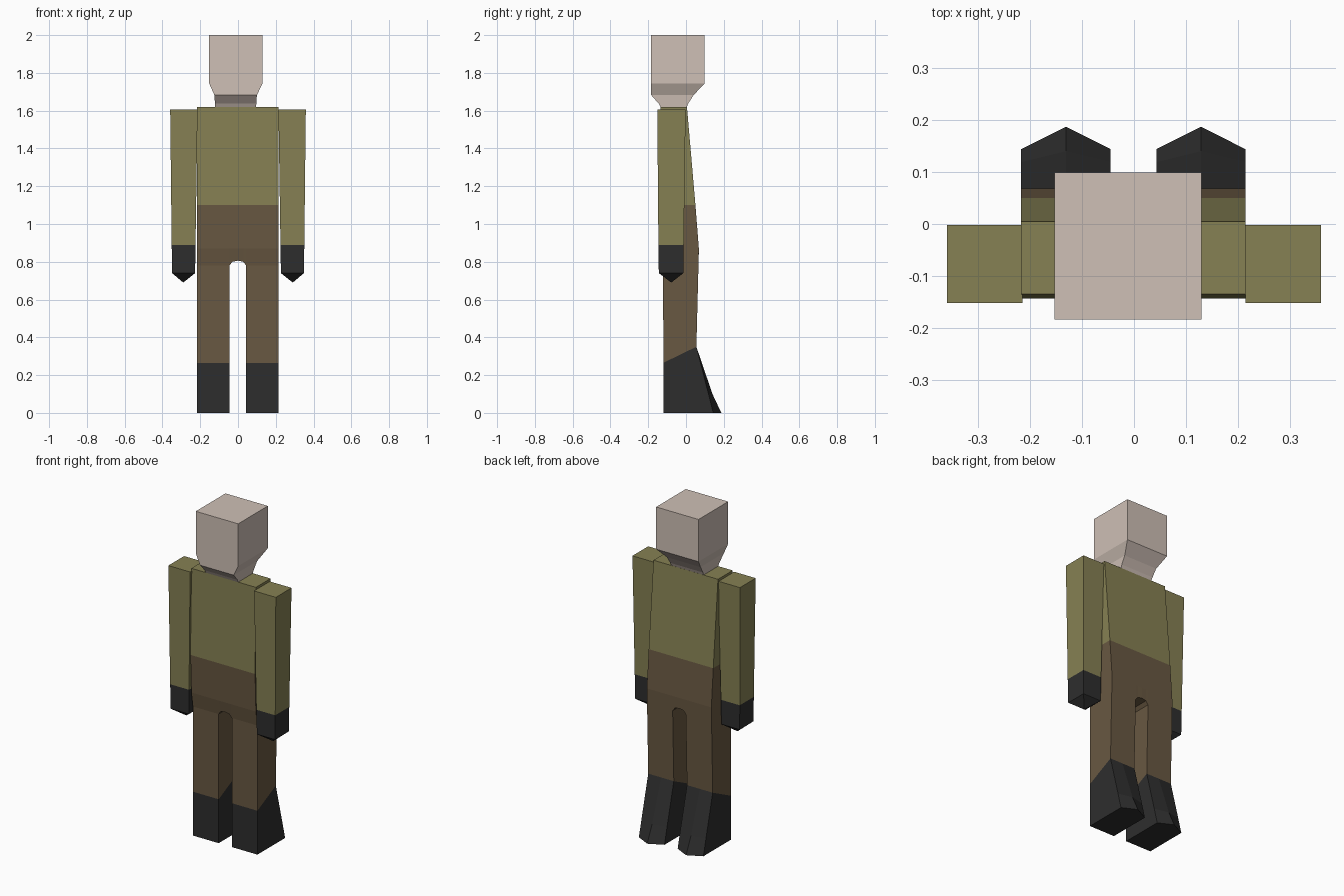
import bpy, bmesh

if "Cube" in bpy.data.objects:
    bpy.data.objects.remove(bpy.data.objects["Cube"])


def material(name, rgb):
    m = bpy.data.materials.new(name)
    m.diffuse_color = (*rgb, 1)
    m.use_nodes = True
    m.node_tree.nodes["Principled BSDF"].inputs["Base Color"].default_value = m.diffuse_color
    return m


SKIN = material("pale skin", (0.62, 0.525, 0.465))
OLIVE = material("olive cloth", (0.238, 0.218, 0.087))
BROWN = material("brown cloth", (0.140, 0.098, 0.054))
BLACK = material("black leather", (0.027, 0.027, 0.027))


def finish(name, bm, mat):
    bmesh.ops.remove_doubles(bm, verts=bm.verts, dist=1e-5)
    bmesh.ops.recalc_face_normals(bm, faces=bm.faces)
    me = bpy.data.meshes.new(name)
    bm.to_mesh(me)
    bm.free()
    me.materials.append(mat)
    ob = bpy.data.objects.new(name, me)
    bpy.context.collection.objects.link(ob)
    return ob


def rect(z, x0, x1, y0, y1):
    return [(x0, y0, z), (x1, y0, z), (x1, y1, z), (x0, y1, z)]


def loft(name, rings, mat, tip=None):
    """Skin a stack of point rings, capped at both ends or closed to a tip."""
    bm = bmesh.new()
    vs = [[bm.verts.new(p) for p in r] for r in rings]
    n = len(vs[0])
    for a, b in zip(vs, vs[1:]):
        for i in range(n):
            j = (i + 1) % n
            bm.faces.new((a[i], a[j], b[j], b[i]))
    bm.faces.new(vs[0])
    if tip:
        t = bm.verts.new(tip)
        for i in range(n):
            bm.faces.new((vs[-1][i], vs[-1][(i + 1) % n], t))
    else:
        bm.faces.new(vs[-1])
    return finish(name, bm, mat)


# Head: cube with tapered jaw running into a short neck
loft("head", [rect(2.0, -0.153, 0.13, -0.184, 0.099),
              rect(1.745, -0.153, 0.13, -0.184, 0.099),
              rect(1.682, -0.125, 0.10, -0.184, 0.04)], SKIN)
loft("neck", [rect(1.682, -0.125, 0.10, -0.184, 0.04),
              rect(1.638, -0.122, 0.097, -0.145, 0.012),
              rect(1.61, -0.12, 0.095, -0.13, 0.0)], SKIN)

# Torso: wedge that deepens towards the waist
L, R = -0.217, 0.214
loft("torso", [rect(1.62, L, R, -0.135, 0.005),
               rect(1.1, L, R, -0.143, 0.05)], OLIVE)

# Arms and hands
for side, s in (("left", -1), ("right", 1)):
    def sleeve(z, inner, outer, y0, y1):
        return rect(z, s * inner, s * outer, y0, y1)
    cuff = sleeve(0.888, 0.225, 0.351, -0.146, -0.012)
    loft(side + "_arm", [sleeve(1.605, 0.214, 0.359, -0.152, -0.002), cuff], OLIVE)
    loft(side + "_hand", [cuff, sleeve(0.74, 0.227, 0.349, -0.144, -0.014)],
         BLACK, tip=(s * 0.29, -0.078, 0.69))

# Trousers: front panels with an arched crotch, given depth by height
LI, RI = -0.045, 0.043
DEPTH = {1.1: (-0.143, 0.05), 0.87: (-0.135, 0.068), 0.78: (-0.121, 0.066),
         0.8: (-0.123, 0.066), 0.806: (-0.124, 0.067), 0.3: (-0.12, 0.055)}
panels = []
for x0, x1 in ((L, LI), (RI, R)):
    for z0, z1 in ((1.1, 0.87), (0.87, 0.78), (0.78, 0.3)):
        panels.append([(x0, z0), (x1, z0), (x1, z1), (x0, z1)])
arch = [(LI, 0.78), (-0.03, 0.8), (0, 0.806), (0.028, 0.8), (RI, 0.78)]
for (x0, z0), (x1, z1) in zip(arch, arch[1:]):
    panels.append([(x0, 1.1), (x1, 1.1), (x1, 0.87), (x0, 0.87)])
    panels.append([(x0, 0.87), (x1, 0.87), (x1, z1), (x0, z0)])


def cloth_point(p, back):
    x, z = p
    y = DEPTH[z][back]
    if z == 0.3:  # the boot line rises towards the back
        z = 0.35 if back else 0.265
    return x, y, z


# Merge the waist and hip rows across the full width so walls stay outside only
bm = bmesh.new()
edge_count = {}
for p in panels:
    for back in (0, 1):
        bm.faces.new([bm.verts.new(cloth_point(q, back)) for q in p])
    for a, b in zip(p, p[1:] + p[:1]):
        edge_count.setdefault(frozenset((a, b)), []).append((a, b))
for uses in edge_count.values():
    if len(uses) == 1:
        a, b = uses[0]
        corners = [(a, 0), (b, 0), (b, 1), (a, 1)]
        bm.faces.new([bm.verts.new(cloth_point(q, k)) for q, k in corners])
finish("trousers", bm, BROWN)

# Boots: sloped shaft ending in a pointed toe
for side, x0, x1 in (("left", L, LI), ("right", RI, R)):
    xc = (x0 + x1) / 2

    def boot_ring(zf, zb, y_edge, y_mid):
        return [(x0, -0.12, zf), (x1, -0.12, zf), (x1, y_edge, zb),
                (xc, y_mid, zb), (x0, y_edge, zb)]
    loft(side + "_boot", [boot_ring(0.265, 0.35, 0.055, 0.055),
                          boot_ring(0.1, 0.1, 0.119, 0.14),
                          boot_ring(0, 0, 0.144, 0.187)], BLACK)
